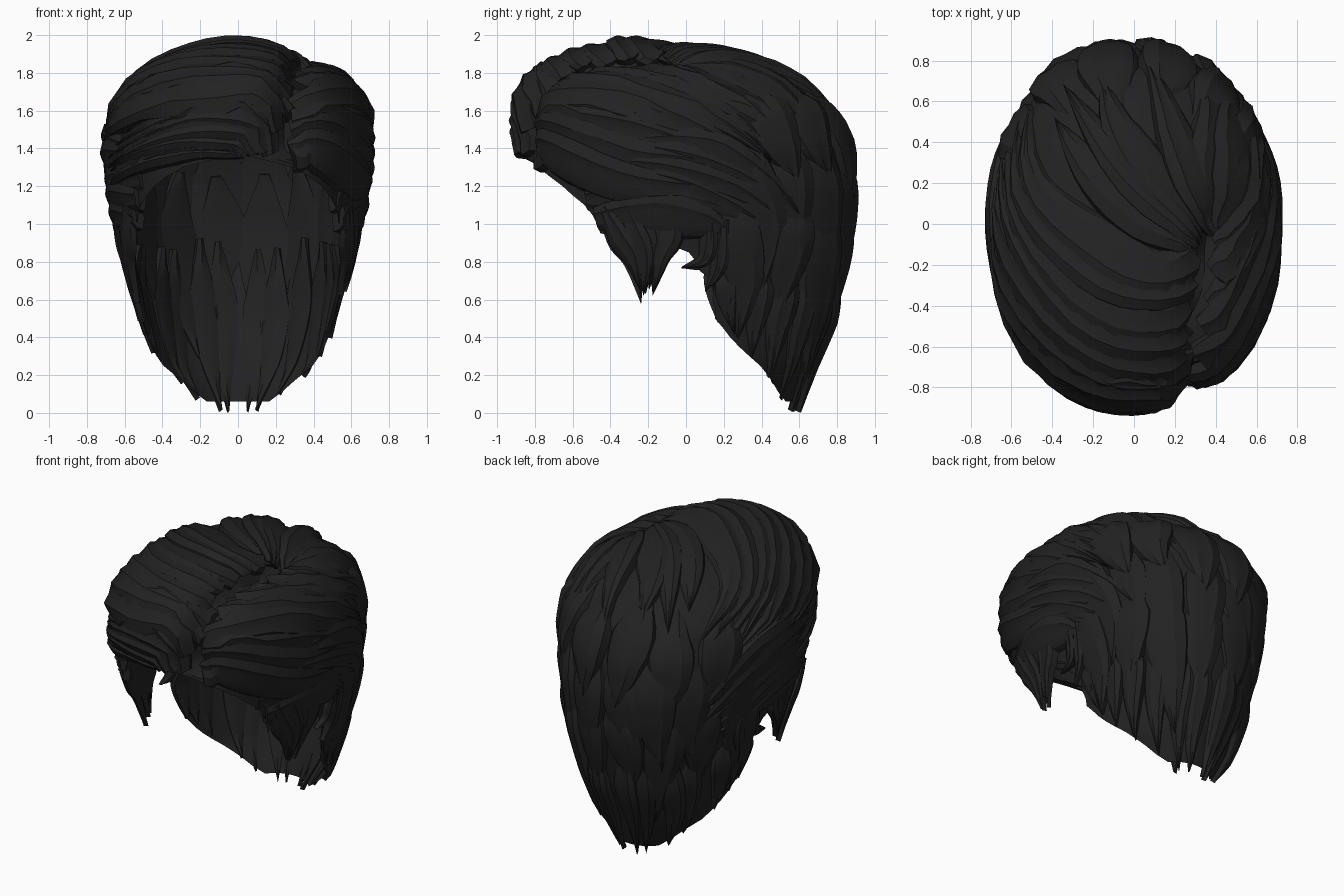
import bpy, bmesh, math, random
from mathutils import Vector
from mathutils.bvhtree import BVHTree

if "Cube" in bpy.data.objects:
    bpy.data.objects.remove(bpy.data.objects["Cube"])

random.seed(4)
hair = bpy.data.materials.new("soft black")
hair.diffuse_color = (0.016, 0.016, 0.017, 1)
hair.use_nodes = True
hair.node_tree.nodes["Principled BSDF"].inputs["Base Color"].default_value = hair.diffuse_color
INSET = 0.052

# Head profile: height, half width, front depth, back depth
RINGS = [(0, .30, .50, .64), (.25, .52, .60, .72), (.5, .57, .80, .82), (.8, .635, .88, .89),
         (1.0, .67, .90, .915), (1.2, .70, .90, .92), (1.4, .72, .90, .90), (1.6, .71, .92, .80),
         (1.75, .62, .88, .69), (1.85, .50, .80, .55), (1.93, .35, .66, .34), (1.98, .19, .50, -.02),
         (2.0, .07, .36, -.24)]
# Hairline: height, foremost y of the hair
EDGE = [(0, .57), (.25, .40), (.36, .27), (.5, .16), (.7, .15), (.76, .08), (.88, .02), (.95, -.44),
        (1.08, -.5), (1.2, -.65), (1.35, -.84), (1.4, -1.0), (2.1, -1.0)]


def table(rows, z):
    z = max(rows[0][0], min(rows[-1][0], z))
    for a, b in zip(rows, rows[1:]):
        if z <= b[0]:
            t = (z - a[0]) / (b[0] - a[0])
            return [p + (q - p) * t for p, q in zip(a, b)][1:]


def surf(a, z):
    """Point on the inset head form; angle 0 is the back, pi the front."""
    w, f, b = table(RINGS, z)
    c = (b - f) / 2 * max(0, min(1, (z - 1.4) / .45))
    inset = min(INSET, w * .6)
    ca, sa = math.cos(a), math.sin(a)
    e = 2 / 2.2
    r = (b - c if ca > 0 else f + c) - inset
    x = (w - inset) * math.copysign(abs(sa) ** e, sa)
    y = c + r * math.copysign(abs(ca) ** e, ca)
    zz = z if z < 1.6 else 1.6 + (z - 1.6) * .82
    p = Vector((x, y, zz))
    # valley along the parting
    if y < .15 and z > 1.3:
        d = x - (.38 + min(0, y + .1) * .17)
        k = min(1, (.15 - y) / .3) * min(1, (z - 1.3) / .15)
        p += (Vector((0, -.1, 1.2)) - p).normalized() * .1 * k * math.exp(-(d / .07) ** 2)
    return p


def front_angle(z):
    y = table(EDGE, z)[0]
    a = 0
    while a < math.pi and surf(a, min(z, 1.99)).y > y:
        a += .02
    return min(a, math.pi)


def grid(zs, limit, cols):
    verts, faces = [], []
    for z in zs:
        m = limit(z)
        verts += [surf(-m + 2 * m * i / cols, z) for i in range(cols + 1)]
    n = cols + 1
    for r in range(len(zs) - 1):
        for i in range(cols):
            faces.append((r * n + i, r * n + i + 1, (r + 1) * n + i + 1, (r + 1) * n + i))
    faces.append([(len(zs) - 1) * n + i for i in range(n)])
    return verts, faces


def make(name, verts, faces):
    me = bpy.data.meshes.new(name)
    me.from_pydata(verts, [], faces)
    bm = bmesh.new()
    bm.from_mesh(me)
    bmesh.ops.remove_doubles(bm, verts=bm.verts, dist=.0005)
    bmesh.ops.recalc_face_normals(bm, faces=bm.faces)
    bm.to_mesh(me)
    bm.free()
    me.materials.append(hair)
    ob = bpy.data.objects.new(name, me)
    bpy.context.collection.objects.link(ob)
    bpy.ops.object.select_all(action='DESELECT')
    ob.select_set(True)
    bpy.context.view_layer.objects.active = ob
    bpy.ops.object.shade_smooth_by_angle(angle=math.radians(28))


heights = [i * .05 for i in range(38)] + [1.88, 1.91, 1.94, 1.96, 1.98, 2.0]
guide = BVHTree.FromPolygons(*grid(heights, lambda z: math.pi, 80))
make("scalp_shell", *grid([z + .06 for z in heights[:3]] + heights[4:], front_angle, 48))


def snap(p):
    q, n, _, _ = guide.find_nearest(p)
    if n.dot(q - Vector((0, 0, min(1.1, q.z)))) < 0:
        n = -n
    return q, n


def spline(pts, t):
    """Catmull-Rom point along a path."""
    p = [2 * pts[0] - pts[1]] + pts + [2 * pts[-1] - pts[-2]]
    i = min(int(t * (len(pts) - 1)), len(pts) - 2)
    u = t * (len(pts) - 1) - i
    a, b, c, d = p[i:i + 4]
    return .5 * (2 * b + (c - a) * u + (2 * a - 5 * b + 4 * c - d) * u * u
                 + (3 * b - a - 3 * c + d) * u ** 3)


# Ridged lock cross-section: sideways share, height share
SECTION = [(-1, -.2), (-.85, .75), (-.4, 1), (-.1, .78), (.35, .8), (.8, .4), (1, -.2), (0, -.6)]


def lock(verts, faces, pts, width, thick, root=.55, flip=1, sink=.0, steps=14):
    lift = random.uniform(-.01, .01)
    base, n = len(verts), len(SECTION)
    for s in range(steps + 1):
        t = s / steps
        c, nor = snap(spline(pts, t))
        tan = spline(pts, min(1, t + .03)) - spline(pts, max(0, t - .03))
        side = tan.cross(nor).normalized() * flip
        grow = root + (1 - root) * min(1, t / .35)
        taper = 1 if t < .45 else max(.01, 1 - ((t - .45) / .55) ** 1.4)
        w, h = width * grow * taper, thick * (.6 + .4 * grow) * (.45 + .55 * taper)
        rise = lift - sink * max(0, 1 - t / .4)
        for u, v in SECTION:
            q, m = snap(c + side * w * u)
            verts.append(q + m * (h * v + rise))
    for s in range(steps):
        for i in range(n):
            j = (i + 1) % n
            faces.append((base + s * n + i, base + s * n + j,
                          base + (s + 1) * n + j, base + (s + 1) * n + i))
    faces.append(list(range(base, base + n)))
    faces.append(list(range(base + steps * n, base + steps * n + n)))


def family(name, paths, count, width, thick, jitter=.03, mirror=False, flip=1, sink=0, root=.55):
    """Locks blended through a list of paths."""
    for sx in ((1, -1) if mirror else (1,)):
        verts, faces = [], []
        for k in range(count):
            t = k / max(1, count - 1) * (len(paths) - 1)
            i = min(int(t), len(paths) - 2)
            pts = [Vector(p).lerp(Vector(q), t - i) for p, q in zip(paths[i], paths[i + 1])]
            for j, p in enumerate(pts):
                p.x *= sx
                if j:
                    p += Vector([random.uniform(-jitter, jitter) for _ in range(3)])
            # stagger the tips
            pts[-1] = pts[-2].lerp(pts[-1], random.uniform(.75, 1.1))
            lock(verts, faces, pts, width * random.uniform(.85, 1.15), thick, root, flip * sx, sink)
        make(name + ("" if not mirror else "_right" if sx > 0 else "_left"), verts, faces)


# Hanging back locks in staggered rows
def lowest(a):
    z = 0.0
    while z < 1.3 and surf(a, z).y < table(EDGE, z)[0]:
        z += .02
    return max(.01, z - .02)


for name, top, tip, count, spread, width, thick in (
        ("nape_locks", .9, 0, 12, 1.35, .085, .045), ("lower_back_locks", 1.3, .35, 8, 1.25, .15, .052),
        ("middle_back_locks", 1.6, .72, 8, 1.2, .16, .058), ("upper_back_locks", 1.84, 1.1, 6, .95, .16, .064)):
    verts, faces = [], []
    for k in range(count):
        a = spread * (2 * k / (count - 1) - 1) + random.uniform(-.06, .06)
        low = max(lowest(a), tip + (random.uniform(-.14, .16) if tip else 0))
        high = max(top + random.uniform(-.05, .03), low + .4)
        lean = random.uniform(-.05, .09) * (1 if tip else .3)
        pts = [surf(a * (1 - lean * (i - 1.5)) + lean * math.sin(i * 2 + k), high + (low - high) * i / 3)
               for i in range(4)]
        lock(verts, faces, pts, width, thick, root=.2, sink=.06)
    make(name, verts, faces)

# Sides: layered locks, sideburns, ear tufts
family("side_locks", [[(.6, -.5, 1.02), (.68, -.2, 1.04), (.68, .08, .99), (.66, .33, .87)],
                      [(.58, -.66, 1.28), (.7, -.2, 1.25), (.7, .25, 1.12), (.6, .64, .87)],
                      [(.62, -.5, 1.4), (.7, .0, 1.42), (.68, .35, 1.3), (.56, .7, 1.0)]],
       6, .12, .06, .02, True, sink=.02)
family("sideburn", [[(.64, -.46, 1.08), (.64, -.38, .93), (.62, -.29, .8), (.61, -.25, .59)],
                    [(.66, -.08, 1.06), (.65, -.1, .94), (.64, -.14, .82), (.61, -.19, .62)]],
       4, .08, .045, .008, True)
family("ear_tuft", [[(.64, .12, 1.05), (.63, .12, .9), (.61, .09, .8), (.6, -.01, .76)],
                    [(.64, .28, 1.0), (.62, .27, .85), (.6, .25, .72), (.57, .22, .5)]],
       3, .06, .045, .008, True)

# Crown locks flowing backwards
family("crown_locks", [[(.36, -.12, 1.9), (.1, .02, 1.95), (-.2, .25, 1.88), (-.4, .55, 1.68)],
                       [(.39, -.1, 1.9), (.15, .15, 1.93), (-.05, .5, 1.85), (-.2, .8, 1.6)],
                       [(.42, 0, 1.85), (.4, .25, 1.83), (.38, .55, 1.72), (.35, .78, 1.5)],
                       [(.44, -.05, 1.83), (.52, .18, 1.78), (.55, .4, 1.65), (.54, .64, 1.4)]],
       7, .14, .062, root=.4)

# Left sweep from the parting: arched brow waves, then the top, round the side
family("fringe_locks",
       [[(.0, -.89, 1.39), (-.25, -.85, 1.4), (-.5, -.68, 1.36), (-.69, -.25, 1.22), (-.7, .12, 1.1)],
        [(.08, -.89, 1.38), (.02, -.9, 1.48), (-.25, -.86, 1.5), (-.56, -.62, 1.4), (-.7, -.1, 1.26)],
        [(.22, -.86, 1.38), (.14, -.89, 1.6), (-.12, -.88, 1.68), (-.48, -.74, 1.54), (-.7, -.1, 1.36)]],
       6, .1, .072, .015)
family("swept_top_locks",
       [[(.26, -.84, 1.5), (.12, -.88, 1.7), (-.2, -.84, 1.7), (-.62, -.4, 1.54), (-.69, .2, 1.36)],
        [(.3, -.6, 1.85), (.06, -.65, 1.94), (-.28, -.5, 1.9), (-.6, -.05, 1.68), (-.62, .45, 1.42)],
        [(.36, -.15, 1.92), (.12, -.22, 2.0), (-.2, -.1, 1.95), (-.48, .15, 1.8), (-.5, .6, 1.55)]],
       8, .14, .072, .02)

# Right sweep from the parting, arching back along the side
family("right_swept_locks",
       [[(.29, -.83, 1.4), (.45, -.78, 1.4), (.66, -.35, 1.24), (.7, .0, 1.2), (.69, .3, 1.2)],
        [(.31, -.78, 1.55), (.47, -.66, 1.62), (.65, -.25, 1.56), (.69, .1, 1.45), (.66, .4, 1.28)],
        [(.36, -.5, 1.82), (.5, -.38, 1.81), (.62, -.05, 1.7), (.64, .25, 1.58), (.6, .52, 1.36)],
        [(.43, -.12, 1.84), (.5, -.06, 1.81), (.6, .1, 1.72), (.6, .35, 1.62), (.55, .6, 1.45)]],
       9, .125, .068, .02, root=.75)
